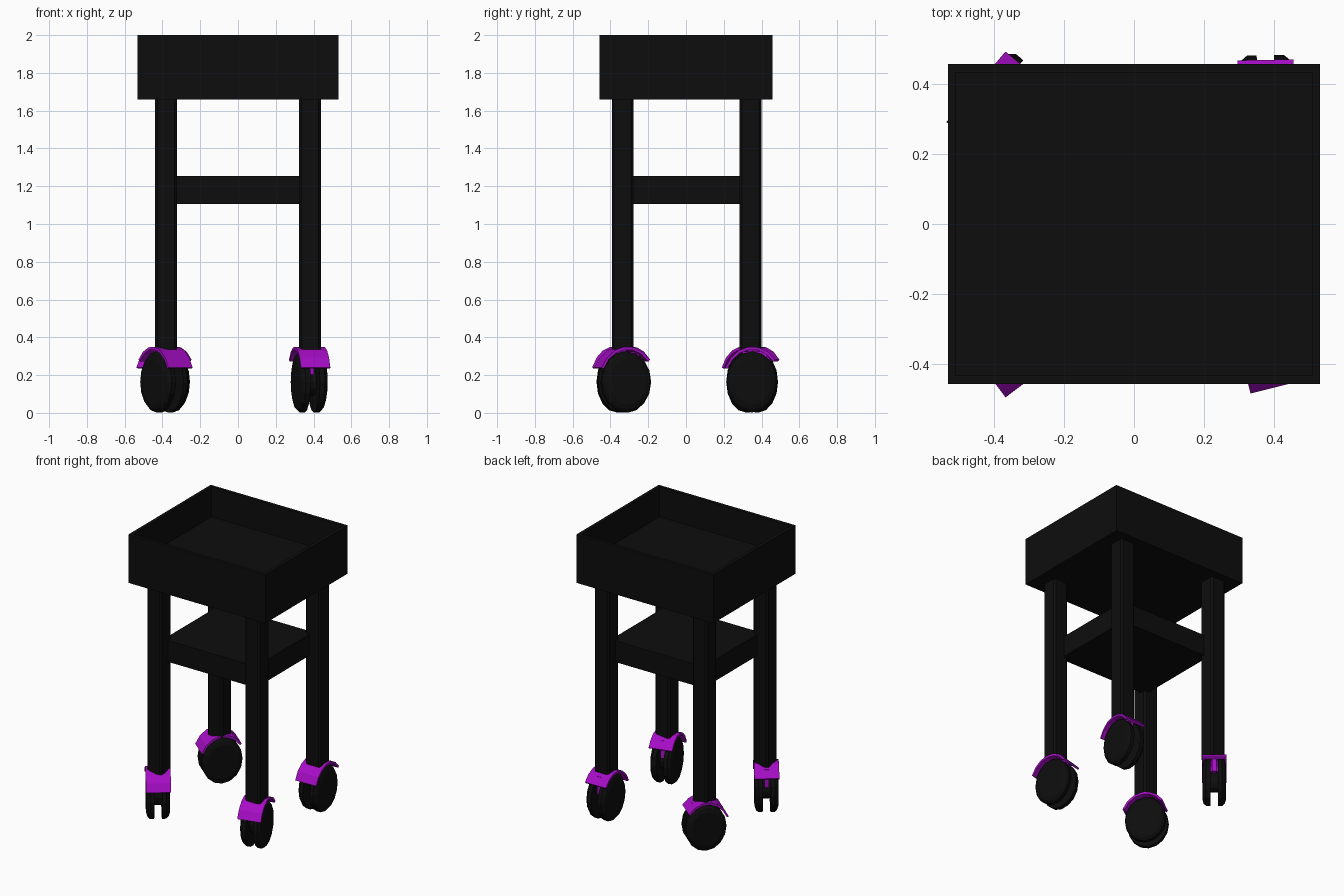
import bpy, bmesh
from math import sin, cos, radians, pi
from mathutils import Matrix

if "Cube" in bpy.data.objects:
    bpy.data.objects.remove(bpy.data.objects["Cube"])


def material(name, rgb):
    m = bpy.data.materials.new(name)
    m.diffuse_color = (*rgb, 1)
    m.use_nodes = True
    m.node_tree.nodes["Principled BSDF"].inputs["Base Color"].default_value = m.diffuse_color
    return m


BLACK = material("black", (0.004, 0.004, 0.004))
PURPLE = material("purple", (0.38, 0.004, 0.56))


def finish(bm, name, mat, matrix=Matrix()):
    bmesh.ops.recalc_face_normals(bm, faces=bm.faces)
    me = bpy.data.meshes.new(name)
    bm.to_mesh(me)
    bm.free()
    me.transform(matrix)
    me.materials.append(mat)
    ob = bpy.data.objects.new(name, me)
    bpy.context.collection.objects.link(ob)
    return ob


def box(name, x, y, z, mat, matrix=Matrix(), chamfer=0):
    bm = bmesh.new()
    bmesh.ops.create_cube(bm, size=1)
    for v in bm.verts:
        v.co = [r[0] + (c + 0.5) * (r[1] - r[0]) for r, c in zip((x, y, z), v.co)]
    if chamfer:
        up = [e for e in bm.edges if abs(e.verts[0].co.z - e.verts[1].co.z) > 0.1]
        bmesh.ops.bevel(bm, geom=up, offset=chamfer, segments=1, affect='EDGES')
    return finish(bm, name, mat, matrix)


def lathe_x(name, profile, sides, mat, matrix):
    """Turn (x, radius) points around the x axis, capped at both ends."""
    bm = bmesh.new()
    rings = [[bm.verts.new((x, r * cos(2 * pi * i / sides), r * sin(2 * pi * i / sides)))
              for i in range(sides)] for x, r in profile]
    for a, b in zip(rings, rings[1:]):
        for i in range(sides):
            j = (i + 1) % sides
            bm.faces.new((a[i], a[j], b[j], b[i]))
    bm.faces.new(rings[0])
    bm.faces.new(rings[-1])
    return finish(bm, name, mat, matrix)


def hood(name, matrix):
    """Curved guard over the wheels, lower at the front (-y)."""
    bm = bmesh.new()
    n, rows = 6, []
    for i in range(n + 1):
        a = radians(24 + (141 - 24) * i / n)
        rows.append([bm.verts.new((x, -r * cos(a), r * sin(a)))
                     for x, r in ((-0.08, 0.156), (0.08, 0.156), (0.08, 0.143), (-0.08, 0.143))])
    for a, b in zip(rows, rows[1:]):
        for i in range(4):
            j = (i + 1) % 4
            bm.faces.new((a[i], a[j], b[j], b[i]))
    bm.faces.new(rows[0])
    bm.faces.new(rows[-1])
    finish(bm, name, PURPLE, matrix)


# open top tray: outer box with an inset, sunken floor
tray = bmesh.new()
bmesh.ops.create_cube(tray, size=1)
for v in tray.verts:
    v.co = (v.co.x * 1.066, v.co.y * 0.916, 1.83 + v.co.z * 0.34)
top = max(tray.faces, key=lambda f: f.calc_center_median().z)
bmesh.ops.inset_region(tray, faces=[top], thickness=0.033)
floor = bmesh.ops.extrude_face_region(tray, geom=[top])["geom"]
bmesh.ops.translate(tray, vec=(0, 0, -0.21), verts=[g for g in floor if isinstance(g, bmesh.types.BMVert)])
bmesh.ops.delete(tray, geom=[top] if top.is_valid else [], context='FACES_ONLY')
finish(tray, "tray", BLACK)

# lower shelf
box("shelf", (-0.36, 0.36), (-0.315, 0.32), (1.105, 1.255), BLACK)

# legs
for sx, side in ((-1, "left"), (1, "right")):
    for sy, end in ((-1, "front"), (1, "back")):
        cx, cy = sx * 0.382, sy * 0.338 + 0.003
        box(f"{end}_{side}_leg", (cx - 0.058, cx + 0.058), (cy - 0.058, cy + 0.058),
            (0.335, 1.67), BLACK, chamfer=0.013)

# casters: centre and swivel angle of each
for name, cx, cy, yaw in (("front_left", -0.39, -0.335, 37), ("front_right", 0.377, -0.328, 14),
                          ("back_right", 0.379, 0.349, 1), ("back_left", -0.385, 0.35, -40)):
    m = (Matrix.Translation((cx, cy, 0.164)) @ Matrix.Rotation(radians(yaw), 4, 'Z')
         @ Matrix.Diagonal((1, 1, 1.2, 1)))
    for s, w in ((-1, "a"), (1, "b")):
        lathe_x(f"{name}_wheel_{w}",
                [(s * 0.025, 0.135), (s * 0.052, 0.135), (s * 0.068, 0.122), (s * 0.076, 0.1)],
                16, BLACK, m)
    lathe_x(f"{name}_axle", [(-0.03, 0.06), (0.03, 0.06)], 12, BLACK, m)
    hood(f"{name}_hood", m)
    box(f"{name}_fin", (-0.015, 0.015), (-0.05, 0.08), (0.03, 0.135), PURPLE, m)
